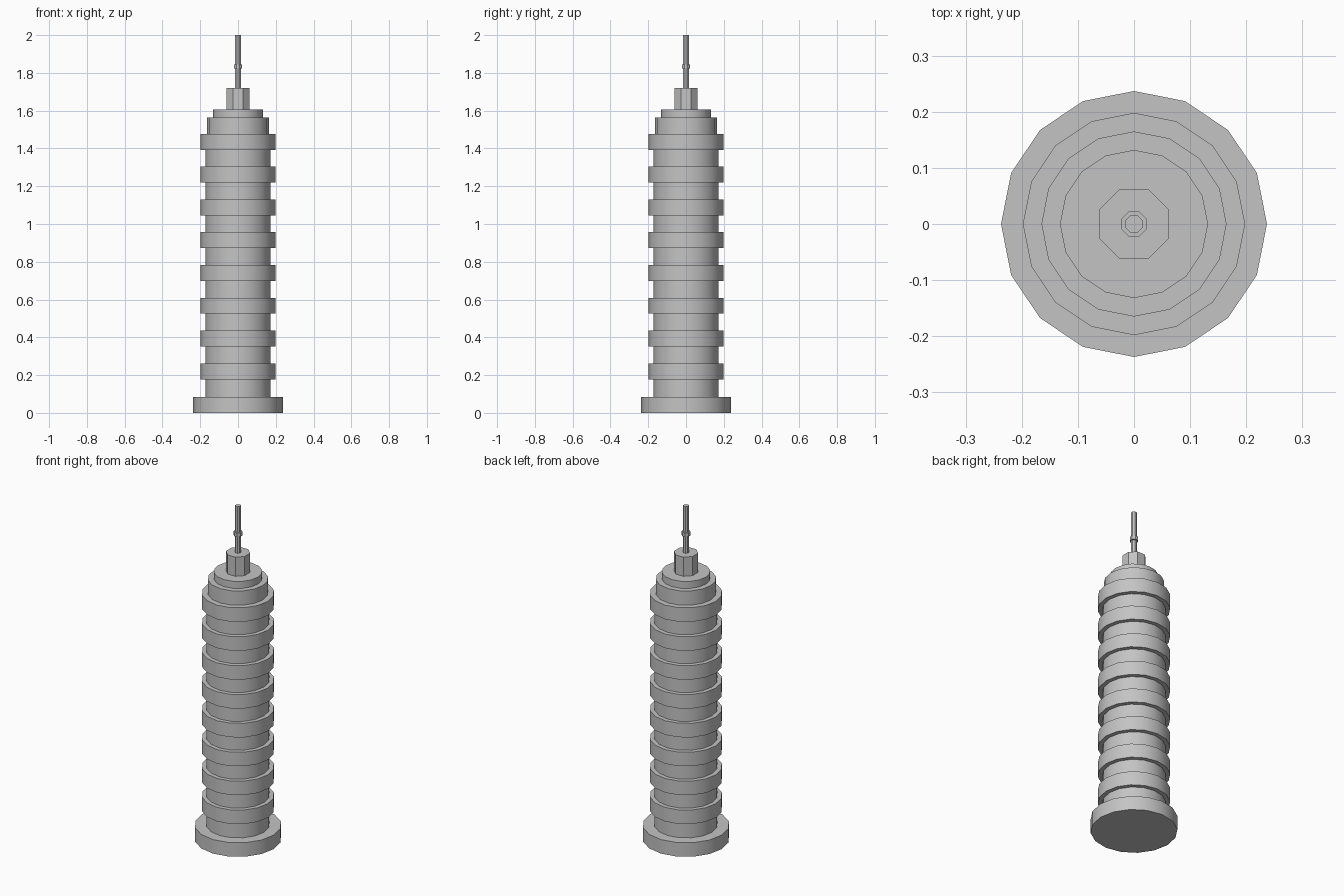
import bpy
import math

cube = bpy.data.objects.get("Cube")
if cube:
    bpy.data.objects.remove(cube, do_unlink=True)

# One concrete colour
grey = bpy.data.materials.new("concrete_grey")
grey.use_nodes = True
colour = (0.55, 0.55, 0.55, 1)
grey.diffuse_color = colour
grey.node_tree.nodes["Principled BSDF"].inputs["Base Color"].default_value = colour


def prism(name, sides, radius, bottom, top, turn=0):
    """Upright prism on the z axis between two heights."""
    bpy.ops.mesh.primitive_cylinder_add(
        vertices=sides, radius=radius, depth=top - bottom,
        location=(0, 0, (bottom + top) / 2), rotation=(0, 0, turn))
    part = bpy.context.object
    part.name = name
    part.data.materials.append(grey)
    bpy.ops.object.shade_smooth_by_angle(angle=math.radians(30))
    return part


# Base and main shaft
prism("base", 16, 0.237, 0, 0.084)
prism("shaft", 16, 0.173, 0.084, 1.477)

# Projecting floor rings, evenly spaced up the shaft
for i in range(8):
    bottom = 0.178 + 0.1735 * i
    prism(f"floor_ring_{i + 1}", 16, 0.198, bottom, bottom + 0.0845)

# Stepped crown
prism("crown_lower", 16, 0.165, 1.477, 1.563)
prism("crown_upper", 16, 0.132, 1.563, 1.605)

# Octagonal lantern and mast, with flats facing the axes
eighth = math.pi / 8
prism("lantern", 8, 0.067, 1.605, 1.72, eighth)
prism("mast", 8, 0.0165, 1.72, 2, eighth)
prism("mast_collar", 8, 0.024, 1.822, 1.845, eighth)
